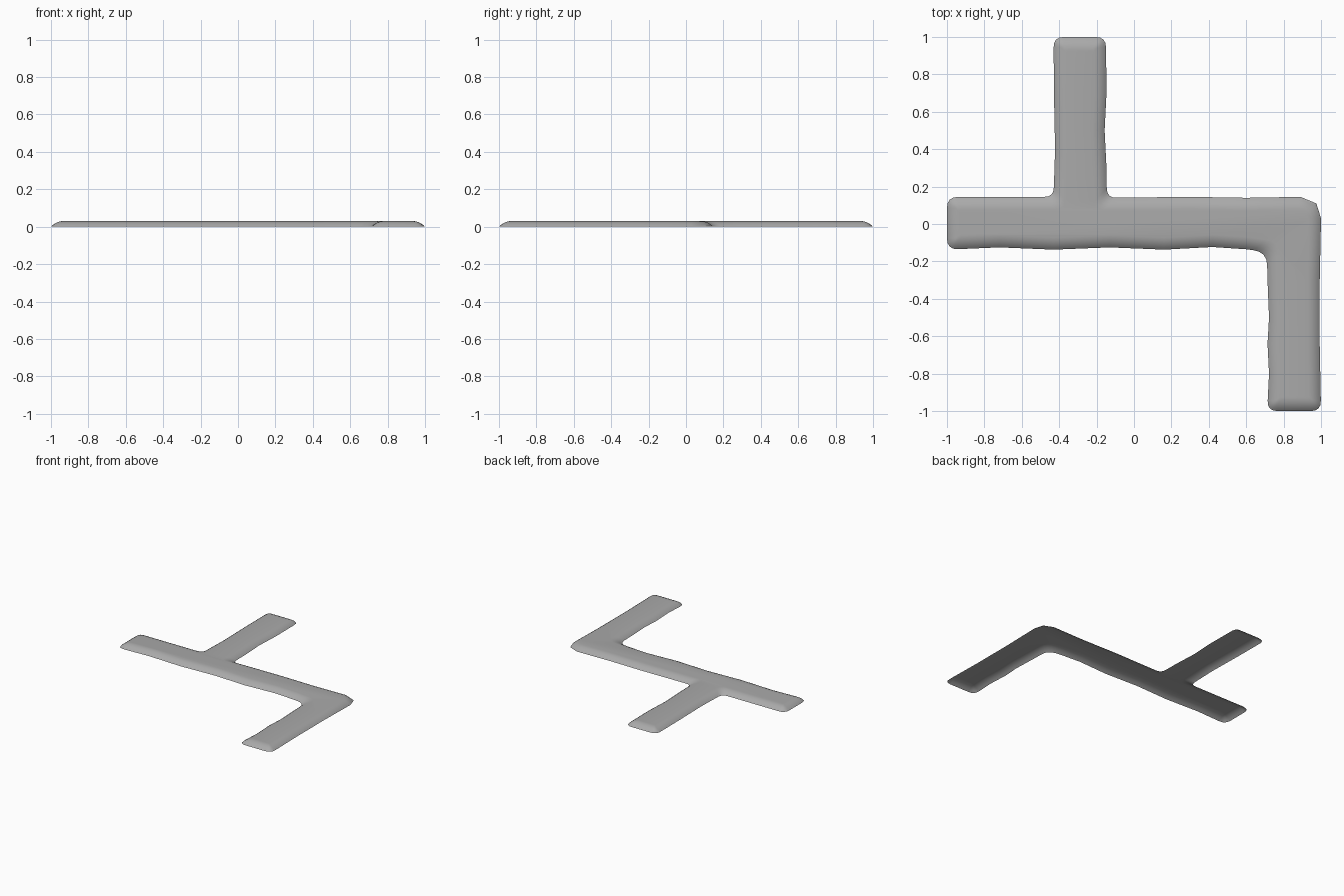
import bpy
import bmesh
from mathutils import Vector
from mathutils.geometry import tessellate_polygon

if "Cube" in bpy.data.objects:
    bpy.data.objects.remove(bpy.data.objects["Cube"])

# Corners and gentle edge waves, counter-clockwise: x, y, rounding radius
OUTLINE = [
    (-1, -.137, .06), (-.72, -.125, 0), (-.43, -.137, 0), (-.13, -.125, 0),
    (.16, -.137, 0), (.42, -.123, 0), (.6, -.135, 0), (.71, -.15, .07),
    (.715, -.33, 0), (.722, -.5, 0), (.714, -.64, 0), (.722, -.8, 0),
    (.712, -1, .055), (1, -1, .055), (.993, -.65, 0), (.993, -.3, 0),
    (1, .03, 0), (.975, .11, 0), (.89, .145, 0), (.6, .14, 0), (.3, .145, 0),
    (-.145, .14, .05), (-.147, .3, 0), (-.157, .5, 0), (-.147, .7, 0),
    (-.15, 1, .055), (-.43, 1, .055), (-.428, .7, 0), (-.422, .4, 0),
    (-.43, .145, .05), (-1, .145, .06),
]
# Rounded edge section: inset, height
SECTION = [(0, 0), (.012, .011), (.028, .021), (.046, .028), (.065, .031)]


def ring_points(distance, steps=4):
    """Outline moved inward along its mitres, then rounded at the corners."""
    base = [Vector((x, y)) for x, y, r in OUTLINE]
    count = len(base)
    moved, radii = [], []
    for i, p in enumerate(base):
        d1 = (p - base[i - 1]).normalized()
        d2 = (base[(i + 1) % count] - p).normalized()
        n1, n2 = Vector((-d1.y, d1.x)), Vector((-d2.y, d2.x))
        moved.append(p + (n1 + n2) * distance / (1 + n1.dot(n2)))
        # Convex corners tighten toward the top, concave ones keep their radius
        r = OUTLINE[i][2]
        convex = d1.x * d2.y - d1.y * d2.x > 0
        radii.append(max(r - distance, .015) if r and convex else r)
    result = []
    for i, (p, r) in enumerate(zip(moved, radii)):
        if not r:
            result.append(p)
            continue
        a = p + (moved[i - 1] - p).normalized() * r
        b = p + (moved[(i + 1) % count] - p).normalized() * r
        for k in range(steps + 1):
            t = k / steps
            result.append(a * (1 - t) ** 2 + p * 2 * t * (1 - t) + b * t ** 2)
    return result


# Branching slab: rounded rim rings and a flat top, open underneath
bm = bmesh.new()
rings = [[bm.verts.new((p.x, p.y, z)) for p in ring_points(d)] for d, z in SECTION]
for low, high in zip(rings, rings[1:]):
    for i in range(len(low)):
        j = (i + 1) % len(low)
        bm.faces.new((low[i], low[j], high[j], high[i]))
top = rings[-1]
for triangle in tessellate_polygon([[v.co for v in top]]):
    face = bm.faces.new([top[i] for i in triangle])
    face.normal_update()
    if face.normal.z < 0:
        face.normal_flip()

mesh = bpy.data.meshes.new("branching_slab")
bm.to_mesh(mesh)
bm.free()
slab = bpy.data.objects.new("branching_slab", mesh)
bpy.context.collection.objects.link(slab)

# Plain grey
grey = bpy.data.materials.new("plain_grey")
grey.use_nodes = True
colour = (.4, .4, .4, 1)
grey.diffuse_color = colour
grey.node_tree.nodes["Principled BSDF"].inputs["Base Color"].default_value = colour
mesh.materials.append(grey)

bpy.context.view_layer.objects.active = slab
slab.select_set(True)
bpy.ops.object.shade_smooth_by_angle()
